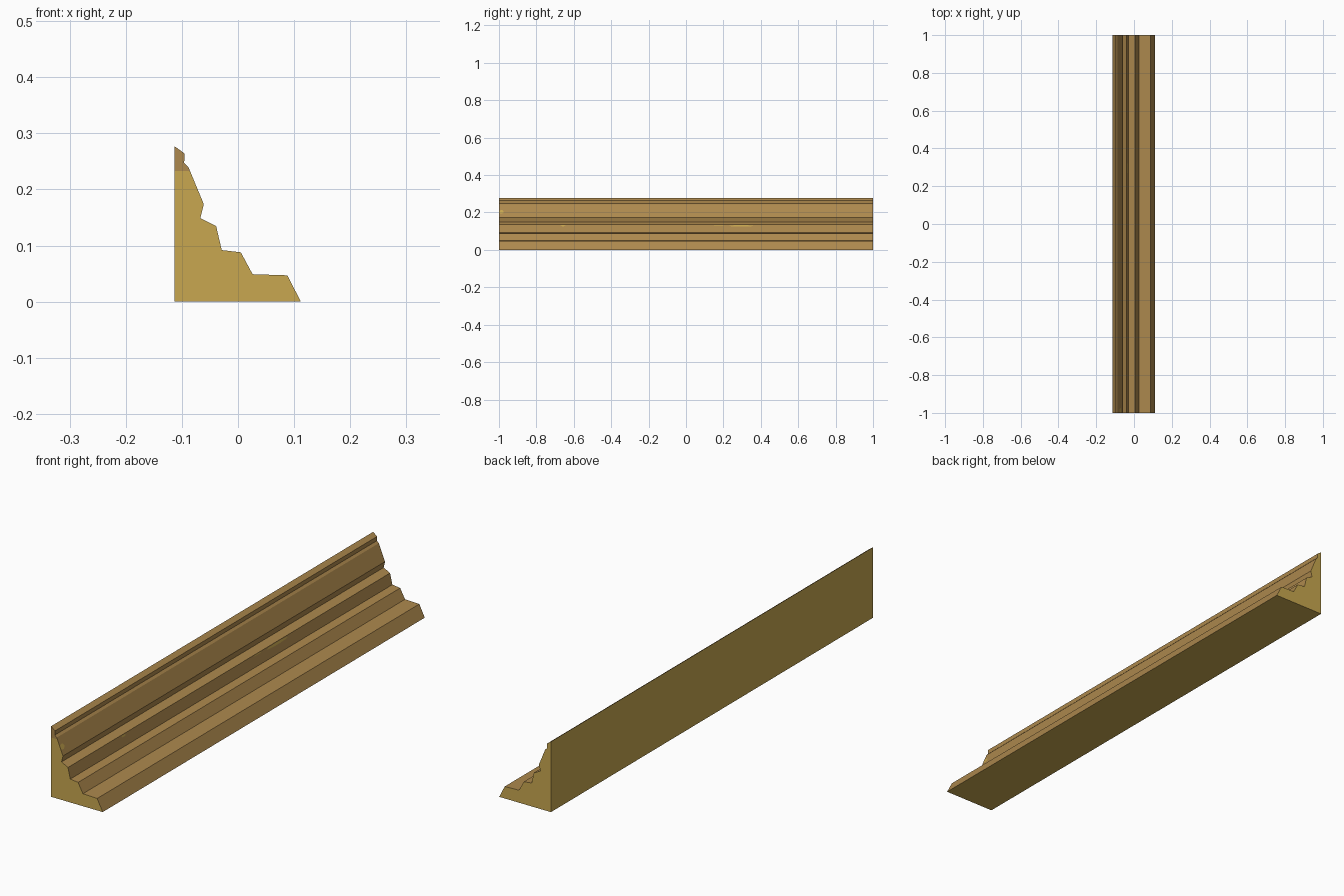
import bpy, bmesh, math
from mathutils import Vector

if "Cube" in bpy.data.objects:
    bpy.data.objects.remove(bpy.data.objects["Cube"])


def make_material(name, rgb):
    m = bpy.data.materials.new(name)
    m.diffuse_color = (*rgb, 1.0)
    m.use_nodes = True
    m.node_tree.nodes["Principled BSDF"].inputs["Base Color"].default_value = m.diffuse_color
    return m


gold = make_material("gold wood", (0.58, 0.39, 0.08))
brown = make_material("brown wood", (0.42, 0.25, 0.075))

HALF = 1.0
# stepped cross-section (x, z), counter-clockwise seen from the front
PROFILE = [(-0.113, 0), (0.112, 0), (0.088, 0.047), (0.026, 0.049),
           (0.005, 0.088), (-0.029, 0.092), (-0.039, 0.135),
           (-0.067, 0.149), (-0.061, 0.174), (-0.088, 0.239),
           (-0.096, 0.247), (-0.095, 0.264), (-0.113, 0.277)]


def finish(bm, name, mats):
    me = bpy.data.meshes.new(name)
    bm.to_mesh(me)
    bm.free()
    for m in mats:
        me.materials.append(m)
    ob = bpy.data.objects.new(name, me)
    bpy.context.collection.objects.link(ob)
    return ob


# moulding: extruded profile
bm = bmesh.new()
cap = bm.faces.new([bm.verts.new((x, -HALF, z)) for x, z in PROFILE])
ext = bmesh.ops.extrude_face_region(bm, geom=[cap], use_keep_orig=True)
bmesh.ops.translate(bm, vec=(0, 2 * HALF, 0),
                    verts=[v for v in ext["geom"] if isinstance(v, bmesh.types.BMVert)])
bmesh.ops.recalc_face_normals(bm, faces=bm.faces)

# cut the front end so its tip can be brown
front = [f for f in bm.faces if f.normal.y < -0.9]
geom = front + [e for f in front for e in f.edges] + [v for f in front for v in f.verts]
bmesh.ops.bisect_plane(bm, geom=geom, plane_co=(0, 0, 0.233), plane_no=(0, 0, 1))
bm.normal_update()

# stepped faces and front tip are brown; back, base and ends are gold
for f in bm.faces:
    n = f.normal
    stepped = abs(n.y) < 0.5 and n.x > -0.9 and n.z > -0.9
    tip = n.y < -0.9 and f.calc_center_median().z > 0.233
    f.material_index = 1 if stepped or tip else 0
finish(bm, "crown_moulding", [gold, brown])


# worn gold patches lying on a sloped face between two profile points
def worn_patch(name, lower, t0, t1, y0, y1):
    a = Vector((PROFILE[lower][0], 0, PROFILE[lower][1]))
    b = Vector((PROFILE[lower + 1][0], 0, PROFILE[lower + 1][1]))
    d = b - a
    normal = Vector((d.z, 0, -d.x)).normalized()
    bm = bmesh.new()
    ring = []
    for i in range(10):
        ang = 2 * math.pi * i / 10
        t = (t0 + t1) / 2 + (t1 - t0) / 2 * math.sin(ang)
        y = (y0 + y1) / 2 + (y1 - y0) / 2 * math.cos(ang)
        ring.append(bm.verts.new(a + d * t + normal * 0.0008 + Vector((0, y, 0))))
    f = bm.faces.new(ring)
    f.normal_update()
    if f.normal.dot(normal) < 0:
        f.normal_flip()
    finish(bm, name, [gold])


worn_patch("worn_patch_middle", 5, 0.74, 0.95, 0.23, 0.36)
worn_patch("worn_patch_small", 5, 0.78, 0.95, -0.67, -0.645)
worn_patch("worn_patch_thin", 5, 0.88, 0.97, 0.15, 0.2)
worn_patch("worn_patch_end", 8, 0.3, 0.6, -1.0, -0.975)
